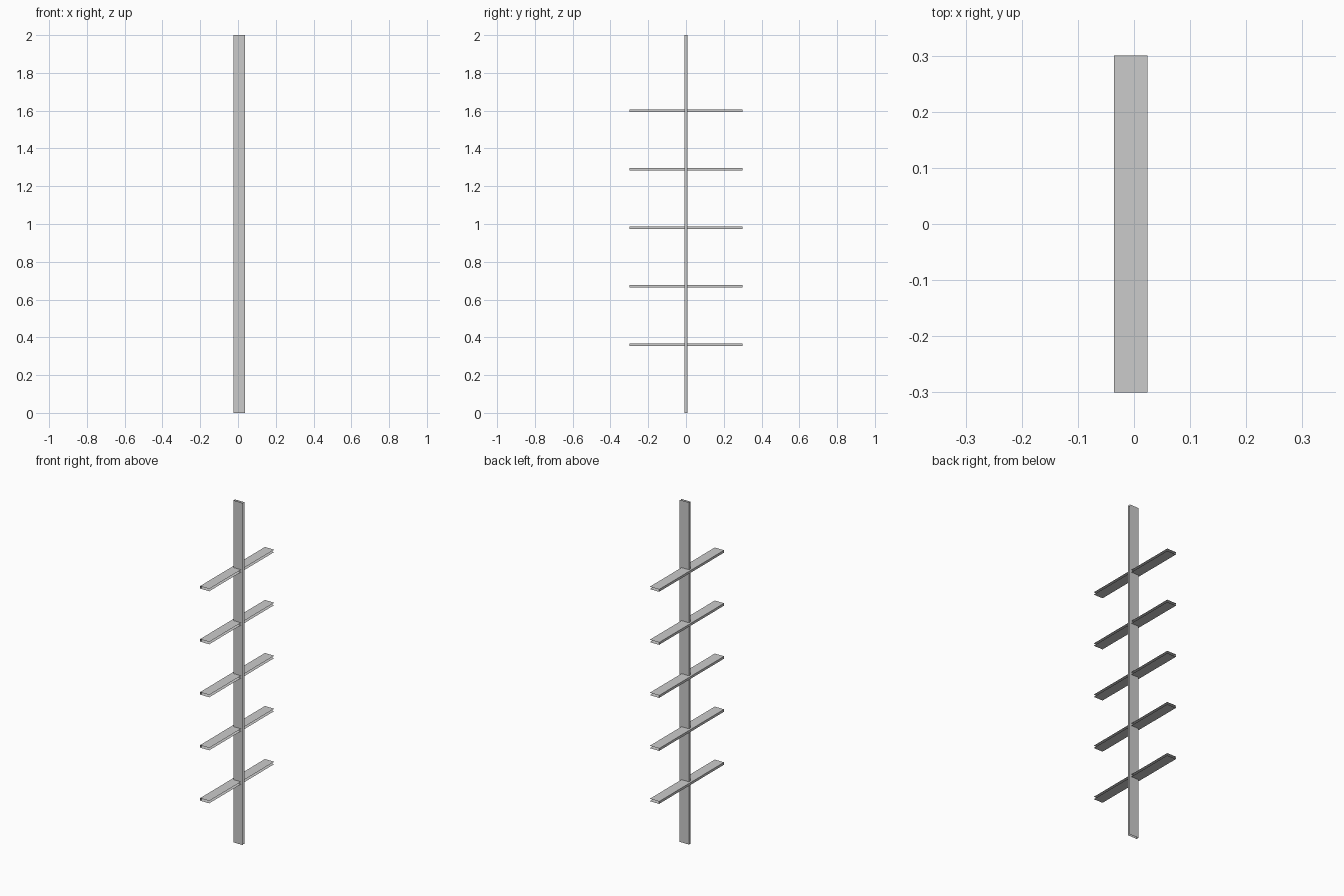
import bpy
import bmesh

cube = bpy.data.objects.get("Cube")
if cube:
    bpy.data.objects.remove(cube, do_unlink=True)

GREY = (0.6, 0.6, 0.6, 1.0)
steel = bpy.data.materials.new("grey_steel")
steel.use_nodes = True
steel.diffuse_color = GREY
steel.node_tree.nodes["Principled BSDF"].inputs["Base Color"].default_value = GREY

WIDTH = 0.06    # flange width along x
DEPTH = 0.014   # distance between the two flanges


def channel(name, web_x, place, start, end):
    """Thin sheet channel, web on the -x side, open on +x and at both ends."""
    half = DEPTH / 2
    profile = [(web_x + WIDTH, half), (web_x, half),
               (web_x, -half), (web_x + WIDTH, -half)]
    bm = bmesh.new()
    rows = [[bm.verts.new(place(x, d, t)) for x, d in profile]
            for t in (start, end)]
    for i in range(len(profile) - 1):
        face = bm.faces.new((rows[0][i], rows[0][i + 1],
                             rows[1][i + 1], rows[1][i]))
        # Turn each sheet so that its outer side is the front
        face.normal_update()
        x, d = [(profile[i][k] + profile[i + 1][k]) / 2 for k in (0, 1)]
        inside = place(web_x + WIDTH / 2, 0, (start + end) / 2)
        outward = face.calc_center_median().copy()
        for k in range(3):
            outward[k] -= inside[k]
        if i == 1:
            flip = face.normal.x > 0
        else:
            flip = face.normal.dot(outward) < 0
        if flip:
            face.normal_flip()
    mesh = bpy.data.meshes.new(name)
    bm.to_mesh(mesh)
    bm.free()
    mesh.materials.append(steel)
    obj = bpy.data.objects.new(name, mesh)
    bpy.context.collection.objects.link(obj)
    return obj


# Upright post
channel("post", -0.024, lambda x, d, t: (x, d, t), 0.0, 2.0)

# Five evenly spaced cross arms
for n in range(5):
    height = 0.36 + 0.31 * n
    channel(f"cross_arm_{n + 1}", -0.036,
            lambda x, d, t: (x, t, height + d), -0.3, 0.3)
